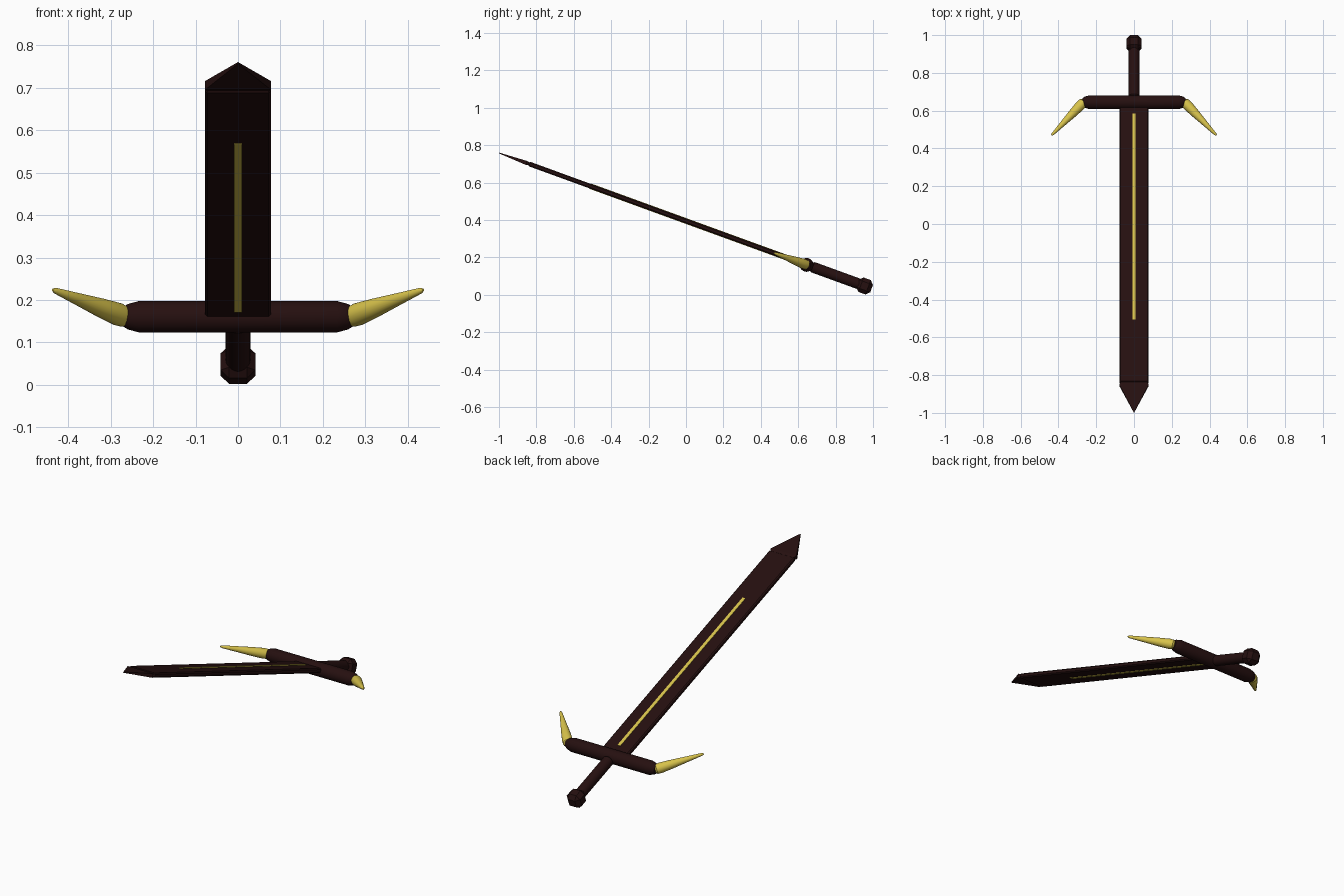
import bpy, bmesh, math
from mathutils import Vector, Matrix

cube = bpy.data.objects.get("Cube")
if cube:
    bpy.data.objects.remove(cube, do_unlink=True)


def material(name, color):
    m = bpy.data.materials.new(name)
    m.use_nodes = True
    m.diffuse_color = color
    m.node_tree.nodes["Principled BSDF"].inputs["Base Color"].default_value = color
    return m


DARK = material("dark maroon", (0.019, 0.005, 0.005, 1))
GOLD = material("gold", (0.68, 0.54, 0.07, 1))

# The sword is built flat (pommel toward +y), then tilted point upward
TILT = Matrix.Translation((0, 0, 0.395)) @ Matrix.Rotation(math.radians(-20), 4, 'X')


def finish(name, bm, mat, smooth=False):
    bmesh.ops.recalc_face_normals(bm, faces=bm.faces)
    bm.transform(TILT)
    me = bpy.data.meshes.new(name)
    bm.to_mesh(me)
    bm.free()
    me.materials.append(mat)
    ob = bpy.data.objects.new(name, me)
    bpy.context.collection.objects.link(ob)
    if smooth:
        bpy.ops.object.select_all(action='DESELECT')
        ob.select_set(True)
        bpy.context.view_layer.objects.active = ob
        bpy.ops.object.shade_smooth_by_angle(angle=math.radians(35))
    return ob


def box(name, size, center, mat, bevel=0.0):
    bm = bmesh.new()
    bmesh.ops.create_cube(bm, size=1)
    bm.transform(Matrix.Translation(center) @ Matrix.Diagonal((*size, 1)))
    if bevel:
        bmesh.ops.bevel(bm, geom=bm.edges[:], offset=bevel, segments=1,
                        profile=0.5, affect='EDGES')
    return finish(name, bm, mat)


def lathe(name, start, end, profile, mat, sides=24):
    """Solid of revolution; profile holds (distance from start, radius)."""
    start, axis = Vector(start), (Vector(end) - Vector(start)).normalized()
    frame = Matrix.Translation(start) @ axis.to_track_quat('Z', 'Y').to_matrix().to_4x4()
    bm = bmesh.new()
    rings = []
    for d, r in profile:
        angles = [math.tau * i / sides for i in range(sides)]
        rings.append([bm.verts.new((r * math.cos(a), r * math.sin(a), d)) for a in angles])
    for low, high in zip(rings, rings[1:]):
        for i in range(sides):
            j = (i + 1) % sides
            bm.faces.new((low[i], low[j], high[j], high[i]))
    bm.faces.new(rings[0])
    bm.faces.new(rings[-1])
    bm.transform(frame)
    return finish(name, bm, mat, smooth=True)


# Blade and the gold inlay showing on both faces
box("blade", (0.156, 1.555, 0.025), (0, -0.118, 0), DARK, 0.006)
box("blade_inlay", (0.018, 1.16, 0.030), (0, 0.037, 0), GOLD)

# Blade point: flat shoulder outline tapering to a thin tip
bm = bmesh.new()
outline = [(-0.070, -0.894, 0.008), (0.070, -0.894, 0.008), (0.078, -0.908, 0.011),
           (0, -1.064, 0.002), (-0.078, -0.908, 0.011)]
top = [bm.verts.new((x, y, h)) for x, y, h in outline]
bottom = [bm.verts.new((x, y, -h)) for x, y, h in outline]
for ring in (top, bottom):
    bm.faces.new((ring[0], ring[1], ring[2], ring[4]))
    bm.faces.new((ring[4], ring[2], ring[3]))
for i in range(5):
    j = (i + 1) % 5
    bm.faces.new((top[i], top[j], bottom[j], bottom[i]))
finish("blade_point", bm, DARK)

# Crossguard with tapered ends
lathe("crossguard", (-0.272, 0.686, 0), (0.272, 0.686, 0),
      [(0, 0.022), (0.012, 0.030), (0.038, 0.037),
       (0.506, 0.037), (0.532, 0.030), (0.544, 0.022)], DARK)

# Grip and chamfered pommel
lathe("grip", (0, 0.712, 0), (0, 1.0, 0),
      [(0, 0.021), (0.010, 0.029), (0.288, 0.029)], DARK)
box("pommel", (0.082, 0.080, 0.082), (0, 1.016, 0), DARK, 0.020)

# Gold horns sweeping from the guard toward the point
for side, label in ((1, "left"), (-1, "right")):
    lathe(label + "_horn", (side * 0.264, 0.690, 0), (side * 0.438, 0.498, 0),
          [(0, 0.018), (0.008, 0.025), (0.030, 0.027), (0.090, 0.0225),
           (0.180, 0.0135), (0.248, 0.007), (0.257, 0.003)], GOLD)
